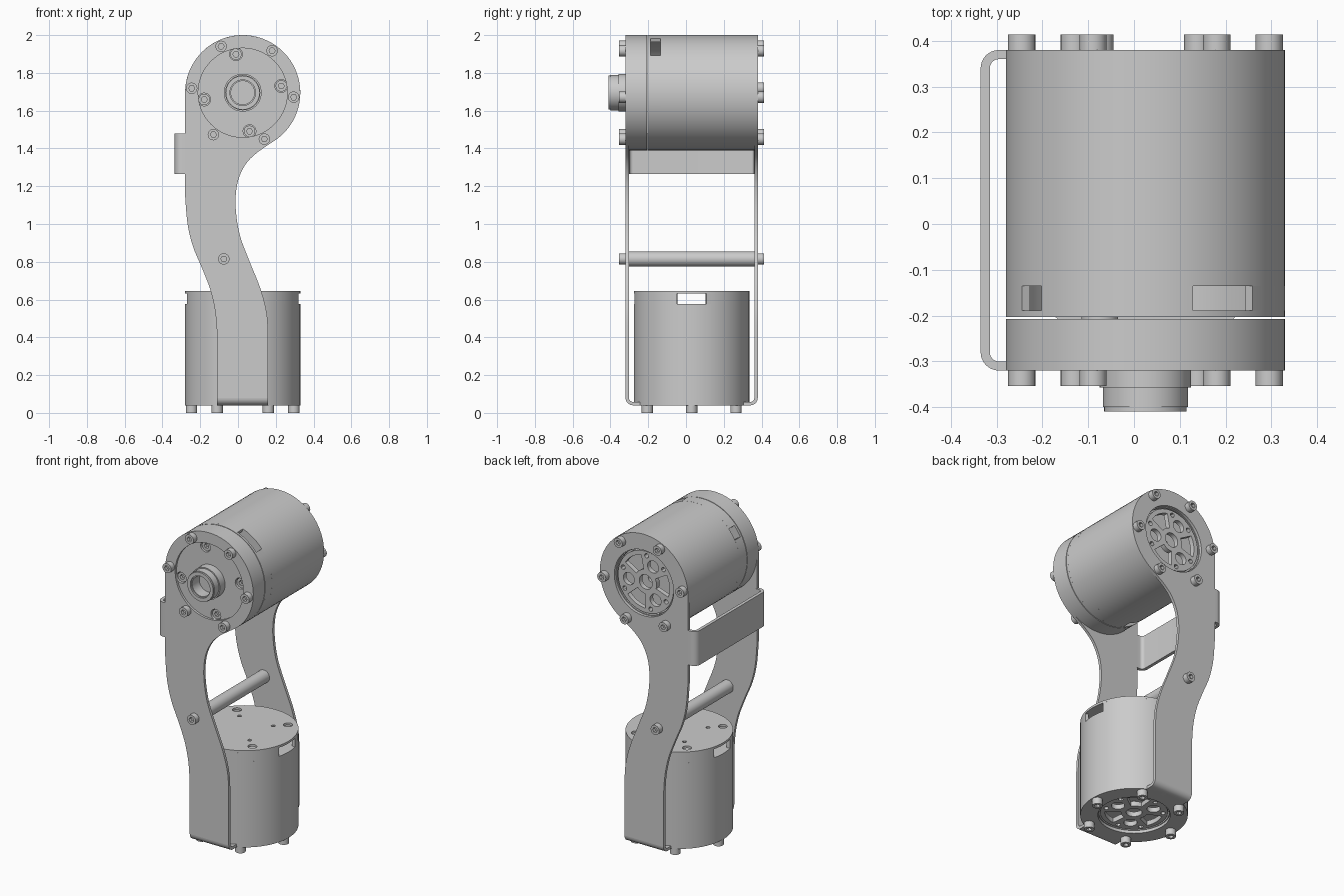
import bpy, bmesh
from math import cos, sin, radians
from mathutils import Vector

cube = bpy.data.objects.get("Cube")
if cube:
    bpy.data.objects.remove(cube)

grey = bpy.data.materials.new("machined_grey")
grey.use_nodes = True
grey.diffuse_color = (0.6, 0.6, 0.6, 1)
grey.node_tree.nodes["Principled BSDF"].inputs["Base Color"].default_value = (0.6, 0.6, 0.6, 1)
parts = []


def arc(r, a0, a1, n=16, c=(0, 0)):
    """Points on an arc, angles in degrees, both ends included."""
    steps = [radians(a0 + (a1 - a0) * i / n) for i in range(n + 1)]
    return [(c[0] + r * cos(a), c[1] + r * sin(a)) for a in steps]


def circle(r, c=(0, 0), n=72):
    return arc(r, 0, 360, n, c)[:-1]


def polar(r, a):
    return (r * cos(radians(a)), r * sin(radians(a)))


def sector(r0, r1, a0, a1, n=12):
    return arc(r1, a0, a1, n) + arc(r0, a1, a0, n)


def smooth(points, n=5):
    """Catmull-Rom curve through a few points."""
    p = [Vector(q) for q in [points[0]] + points + [points[-1]]]
    out = []
    for a, b, c, d in zip(p, p[1:], p[2:], p[3:]):
        for i in range(n):
            t = i / n
            out.append(tuple(0.5 * (2 * b + (c - a) * t + (2 * a - 5 * b + 4 * c - d) * t * t
                                    + (3 * b - a - 3 * c + d) * t ** 3)))
    return out + [points[-1]]


def solid(name, layers, axis, origin=(0, 0, 0), flip=1):
    """Stack of extruded outlines (first outline outside, the rest holes)."""
    o = Vector(origin)
    to_world = {"z": lambda u, v, w: Vector((u, v, w)),
                "y": lambda u, v, w: Vector((u, w, v)),
                "x": lambda u, v, w: Vector((w, u, v))}[axis]
    bm = bmesh.new()
    for loops, w0, w1 in layers:
        caps, faces = ([], []), []
        for loop in loops:
            n = len(loop)
            low, high = [[bm.verts.new(o + to_world(u, v, flip * w)) for u, v in loop]
                         for w in (w0, w1)]
            faces += [bm.faces.new((low[i], low[(i + 1) % n], high[(i + 1) % n], high[i]))
                      for i in range(n)]
            for cap, ring in zip(caps, (low, high)):
                cap += [bm.edges.get((ring[i], ring[(i + 1) % n])) for i in range(n)]
        for cap in caps:
            made = bmesh.ops.triangle_fill(bm, use_beauty=True, edges=cap)
            faces += [g for g in made["geom"] if isinstance(g, bmesh.types.BMFace)]
        bmesh.ops.recalc_face_normals(bm, faces=faces)
    mesh = bpy.data.meshes.new(name)
    bm.to_mesh(mesh)
    bm.free()
    mesh.materials.append(grey)
    obj = bpy.data.objects.new(name, mesh)
    bpy.context.collection.objects.link(obj)
    parts.append(obj)
    return obj


def bolt(name, axis, origin, flip):
    """Socket-head screw."""
    solid(name, [([circle(0.03, n=20)], -0.01, 0.014),
                 ([circle(0.03, n=20), circle(0.016, n=6)], 0.014, 0.034)], axis, origin, flip)


R = 0.305


def motor(name, axis, origin, flip, length, turn):
    """Hollow drum: slotted shell, drilled end cap and spoked rotor."""
    ring = [circle(R), circle(R - 0.02)]
    slot0, slot1 = length - 0.068, length - 0.014
    walls = [([sector(R - 0.02, R, a + turn, b + turn, 24)], slot0, slot1)
             for a, b in ((15, 165), (195, 263), (277, 345))]
    solid(name + "_shell", [(ring, 0, slot0)] + walls, axis, origin, flip)
    solid(name + "_inner_floor", [([circle(R - 0.02)], slot0 - 0.02, slot0)], axis, origin, flip)
    drill = []
    for k in range(4):
        drill += [circle(0.026, polar(0.25, turn + 45 + 90 * k), 16),
                  circle(0.012, polar(0.165, turn + 45 + 90 * k), 12)]
    solid(name + "_end_cap", [([circle(R)] + drill, slot1, length)], axis, origin, flip)
    # rotor face with round and wedge-shaped windows
    windows = [circle(0.045, n=32)]
    for k in range(3):
        windows.append(circle(0.038, polar(0.118, turn + 120 * k), 24))
        windows.append(sector(0.075, 0.165, turn + 36 + 120 * k, turn + 84 + 120 * k))
        windows += [circle(0.014, polar(0.165, turn + 120 * k + s), 12) for s in (-23, 23)]
    solid(name + "_rotor", [([circle(0.192)] + windows, 0, 0.03)], axis, origin, flip)
    solid(name + "_rotor_rim", [([circle(R - 0.02), circle(0.2)], 0, 0.03)], axis, origin, flip)
    solid(name + "_rotor_back", [([circle(R - 0.02), circle(0.025, n=24)], 0.06, 0.08)],
          axis, origin, flip)


# Lower and upper motors
CX, CY, CZ = 0.025, 0.03, 1.695
motor("lower_motor", "z", (CX, CY, 0.058), 1, 0.587, 0)
motor("upper_motor", "y", (CX, 0.362, CZ), -1, 0.565, 235)

# Adapter on the front of the upper motor, with sunk screws and a hollow hub
pockets = [circle(0.034, polar(0.207, 10 + 90 * k), 20) for k in range(4)]
solid("adapter", [([circle(R)], -0.26, -0.207), ([circle(R)] + pockets, -0.306, -0.26)],
      "y", (CX, 0, CZ))
for k in range(4):
    u, v = polar(0.207, 10 + 90 * k)
    bolt("adapter_bolt", "y", (CX + u, -0.262, CZ + v), -1)
solid("hub", [([circle(0.1, n=48)], 0.3, 0.33),
              ([circle(0.1, n=48), circle(0.062, n=40)], 0.33, 0.357),
              ([circle(0.093, n=48), circle(0.062, n=40)], 0.357, 0.4),
              ([circle(0.09, n=48), circle(0.068, n=40)], 0.4, 0.41)], "y", (CX, 0, CZ), -1)

# Curved side arms of the bracket
left_edge = smooth([(-0.28, 1.15), (-0.267, 1.0), (-0.238, 0.88), (-0.192, 0.77),
                    (-0.146, 0.65), (-0.12, 0.53), (-0.11, 0.4)])
right_edge = smooth([(0.16, 0.4), (0.152, 0.53), (0.118, 0.66), (0.062, 0.8), (0.01, 0.94),
                     (-0.012, 1.08), (-0.008, 1.19), (0.015, 1.27), (0.055, 1.335),
                     (0.11, 1.385)])
outline = (arc(R, -60, 180, 48, (CX, CZ)) + left_edge + [(-0.11, 0.08), (0.16, 0.08)]
           + right_edge)
solid("front_arm", [([outline, circle(0.236, (CX, CZ))], -0.32, -0.303)], "y")
solid("back_arm", [([outline, circle(0.205, (CX, CZ))], 0.362, 0.38)], "y")

# Bent feet joining the arms to the round base plate
foot = ([(-0.32, 0.08)] + arc(0.04, 180, 270, 8, (-0.28, 0.08)) + [(-0.23, 0.04), (-0.23, 0.058)]
        + arc(0.022, 270, 180, 8, (-0.28, 0.08)))[1:]
solid("front_foot", [([foot], -0.11, 0.16)], "x")
solid("back_foot", [([[(2 * CY - y, z) for y, z in foot]], -0.11, 0.16)], "x")
solid("base_plate", [([circle(R), circle(0.205)], 0.04, 0.058)], "z", (CX, CY, 0))

# U-shaped bridge strip between the arms
bridge = ([(-0.275, -0.32)] + arc(0.04, 270, 180, 8, (-0.295, -0.28))
          + arc(0.04, 180, 90, 8, (-0.295, 0.34)) + [(-0.275, 0.38), (-0.275, 0.36)]
          + arc(0.02, 90, 180, 8, (-0.295, 0.34)) + arc(0.02, 180, 270, 8, (-0.295, -0.28))
          + [(-0.275, -0.3)])
solid("bridge_strip", [([bridge], 1.265, 1.48)], "z")

# Spacer bar and its screws
solid("spacer_bar", [([circle(0.04, n=32)], -0.303, 0.362)], "y", (-0.075, 0, 0.815))
sides = (("front", -0.32, -1), ("back", 0.38, 1))
for side, y, flip in sides:
    bolt(side + "_spacer_bolt", "y", (-0.075, y, 0.815), flip)

# Screw circles on the arms and the base plate
for k in range(6):
    u, v = polar(0.271, 55 + 60 * k)
    for side, y, flip in sides:
        bolt(side + "_arm_bolt", "y", (CX + u, y, CZ + v), flip)
    u, v = polar(0.271, 60 * k)
    bolt("base_bolt", "z", (CX + u, CY + v, 0.034), -1)

# Smooth the round walls, keep rims sharp
bpy.ops.object.select_all(action="DESELECT")
for obj in parts:
    obj.select_set(True)
bpy.context.view_layer.objects.active = parts[0]
bpy.ops.object.shade_smooth_by_angle()
